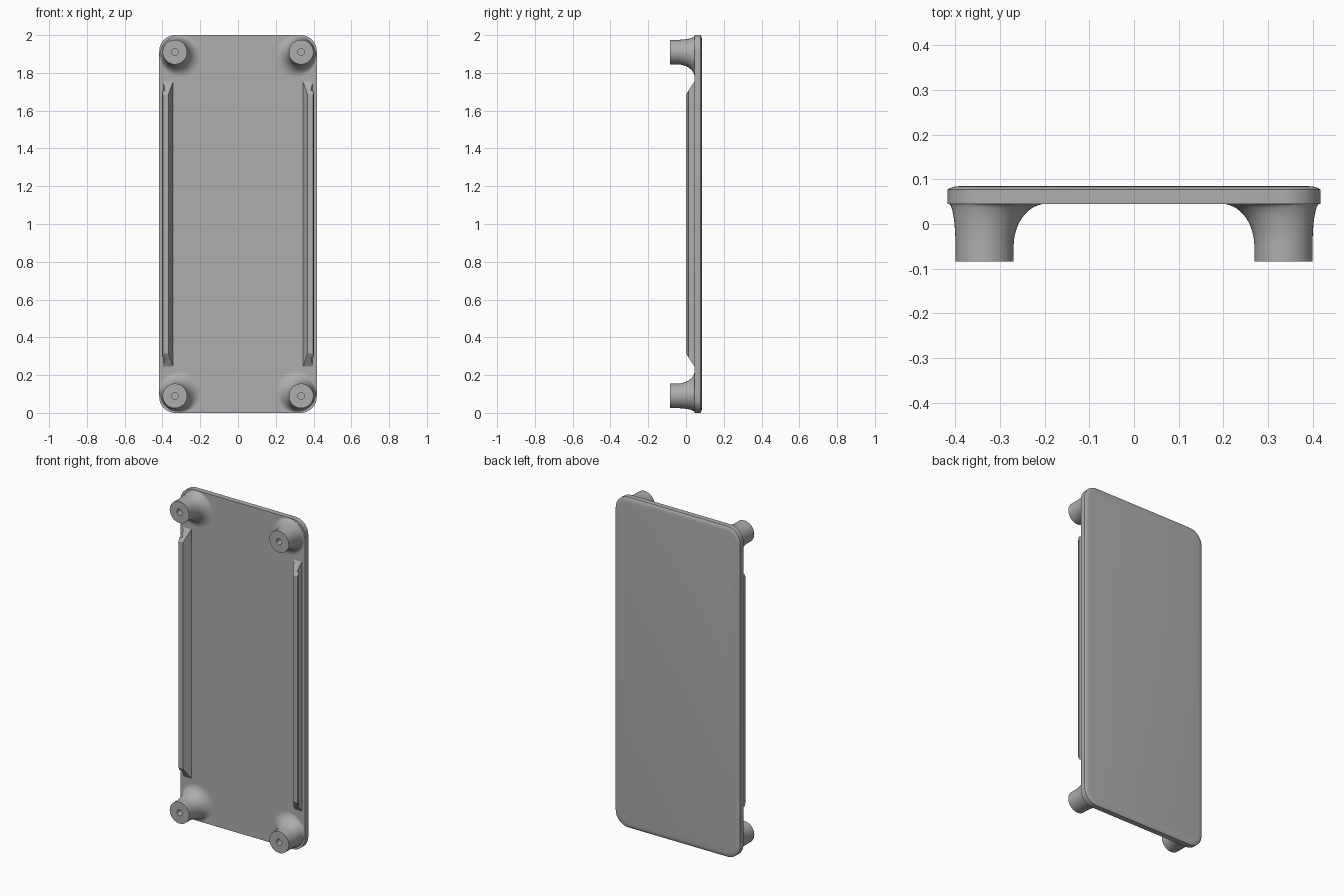
import bpy, bmesh, math

if "Cube" in bpy.data.objects:
    bpy.data.objects.remove(bpy.data.objects["Cube"])

grey = bpy.data.materials.new("plain_grey")
grey.use_nodes = True
colour = (0.42, 0.42, 0.42, 1)
grey.diffuse_color = colour
grey.node_tree.nodes["Principled BSDF"].inputs["Base Color"].default_value = colour

HALF_W, HEIGHT, CORNER = 0.417, 2.0, 0.085
FRONT, BACK, TIP = 0.045, 0.0845, -0.0835


def loft(name, rings, angle=30):
    """Skin a list of equal-length rings and cap both ends."""
    bm = bmesh.new()
    loops = [[bm.verts.new(p) for p in ring] for ring in rings]
    n = len(loops[0])
    for a, b in zip(loops, loops[1:]):
        for i in range(n):
            j = (i + 1) % n
            bm.faces.new((a[i], a[j], b[j], b[i]))
    bm.faces.new(loops[0])
    bm.faces.new(loops[-1])
    bmesh.ops.recalc_face_normals(bm, faces=bm.faces)
    mesh = bpy.data.meshes.new(name)
    bm.to_mesh(mesh)
    bm.free()
    mesh.materials.append(grey)
    obj = bpy.data.objects.new(name, mesh)
    bpy.context.collection.objects.link(obj)
    bpy.ops.object.select_all(action='DESELECT')
    obj.select_set(True)
    bpy.context.view_layer.objects.active = obj
    bpy.ops.object.shade_smooth_by_angle(angle=math.radians(angle))


def rounded_rect(y, inset, steps=12):
    r = CORNER - inset
    cx, cz = HALF_W - CORNER, HEIGHT / 2 - CORNER
    ring = []
    for k, (sx, sz) in enumerate(((1, 1), (-1, 1), (-1, -1), (1, -1))):
        for i in range(steps + 1):
            a = (k + i / steps) * math.pi / 2
            ring.append((sx * cx + r * math.cos(a), y,
                         HEIGHT / 2 + sz * cz + r * math.sin(a)))
    return ring


def circle(x, y, z, r, n=48):
    return [(x + r * math.cos(i * math.tau / n), y, z + r * math.sin(i * math.tau / n))
            for i in range(n)]


# Plate with a softened back rim
rim = [(FRONT, 0), (0.077, 0), (0.081, 0.007), (0.0835, 0.016), (BACK, 0.026)]
loft("plate", [rounded_rect(y, inset) for y, inset in rim])


# Flared post: the foot widens towards the middle of the plate
def post(name, sx, sz):
    def ring(y, f, r=None):
        x = 0.334 - 0.029 * f
        z = HEIGHT / 2 - 0.09 - 0.022 * f
        return circle(sx * x, y, HEIGHT / 2 + sz * z, r or 0.065 + 0.044 * f)

    rings = [ring(0.0, 0, 0.018), ring(TIP, 0, 0.018), ring(TIP, 0)]
    start, steps = -0.05, 14
    for i in range(steps + 1):
        a = i / steps * math.pi / 2
        rings.append(ring(start + (FRONT - start) * math.sin(a), 1 - math.cos(a)))
    rings.append(ring(FRONT + 0.01, 1))
    loft(name, rings)


# Snap rail: sloped inner wall, outward lip, ends cut at a slant
rail_profile = [(0.343, 0.046), (0.369, 0.0), (0.398, 0.0),
                (0.402, 0.011), (0.386, 0.014), (0.396, 0.046)]


def rail(name, sx):
    rings = []
    for sz in (-1, 1):
        rings.append([(sx * x, y, HEIGHT / 2 + sz * (0.685 + 0.07 * y / FRONT))
                      for x, y in rail_profile])
    loft(name, rings, 10)


for side, sx in (("left", 1), ("right", -1)):
    rail(side + "_rail", sx)
    for level, sz in (("upper", 1), ("lower", -1)):
        post(level + "_" + side + "_post", sx, sz)
